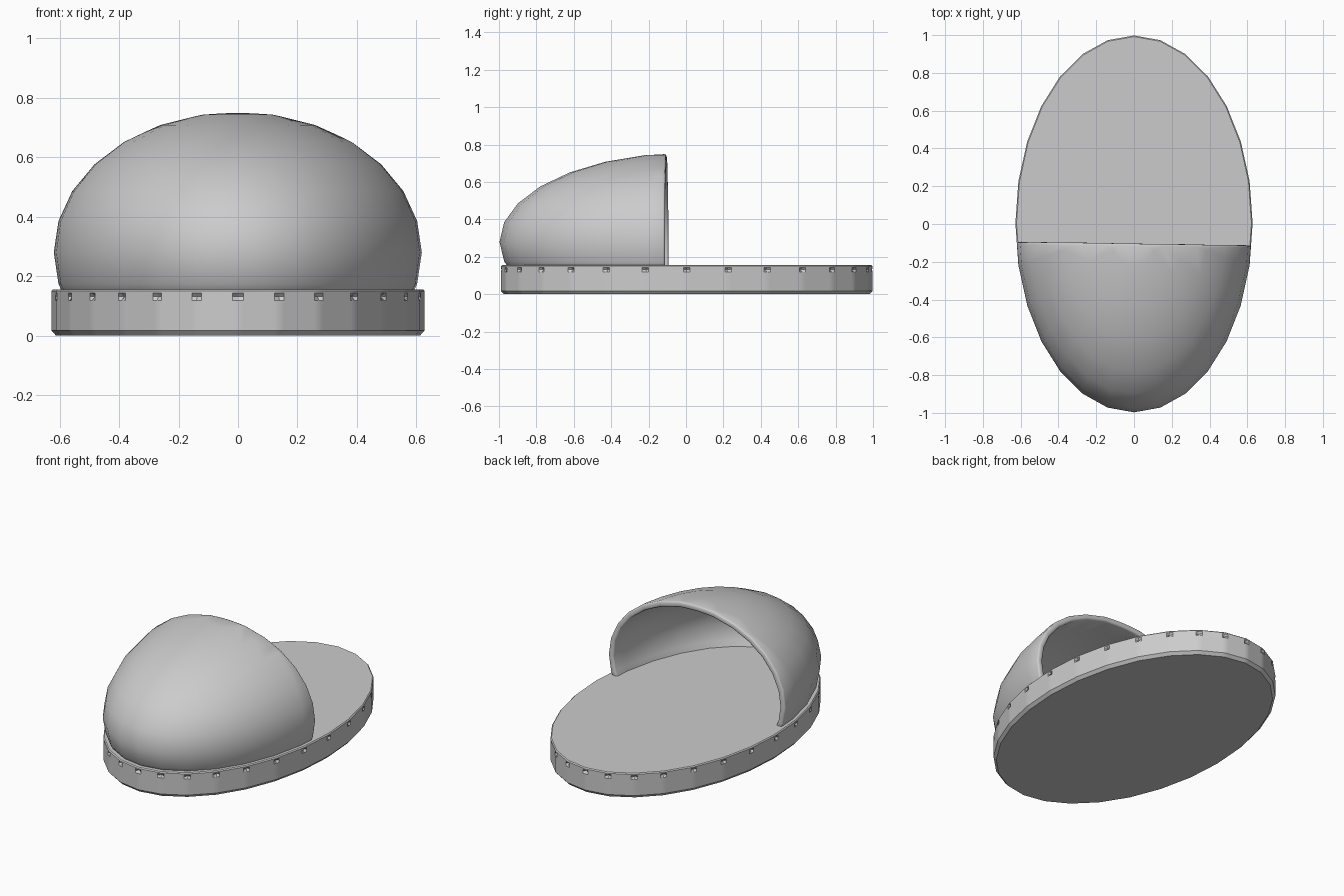
import bpy, bmesh
from math import sin, cos, pi
from mathutils import Vector

if "Cube" in bpy.data.objects:
    bpy.data.objects.remove(bpy.data.objects["Cube"], do_unlink=True)

SIDES = 28

grey = bpy.data.materials.new("plain grey")
grey.use_nodes = True
grey.diffuse_color = (0.6, 0.6, 0.6, 1)
grey.node_tree.nodes["Principled BSDF"].inputs["Base Color"].default_value = (0.6, 0.6, 0.6, 1)


def make_object(name, bm):
    bmesh.ops.recalc_face_normals(bm, faces=bm.faces)
    mesh = bpy.data.meshes.new(name)
    bm.to_mesh(mesh)
    bm.free()
    obj = bpy.data.objects.new(name, mesh)
    bpy.context.collection.objects.link(obj)
    mesh.materials.append(grey)
    return obj


def smooth(obj, angle):
    bpy.ops.object.select_all(action="DESELECT")
    obj.select_set(True)
    bpy.context.view_layer.objects.active = obj
    bpy.ops.object.shade_smooth_by_angle(angle=angle)


# Oval sole: stacked rings (inset, height), with small stitch dents near the top
rows = [(0.016, 0), (0, 0.018), (0, 0.118), (0, 0.132), (0, 0.143), (0, 0.15), (0.006, 0.156)]
DENT_ROW = 3


def corner(i, inset):
    a = 2 * pi * i / SIDES
    return Vector(((0.628 - inset) * cos(a), 0.004 + (0.994 - inset) * sin(a), 0))


bm = bmesh.new()
rings = []
for r, (inset, z) in enumerate(rows):
    ring = []
    for i in range(SIDES):
        a, b = corner(i, inset), corner(i + 1, inset)
        step = 0.018 / (b - a).length
        for t in (0, step, 1 - step):
            p = a.lerp(b, t)
            if t == 0 and r == DENT_ROW:
                p -= p.normalized() * 0.02
            ring.append(bm.verts.new((p.x, p.y, z)))
    rings.append(ring)
for low, high in zip(rings, rings[1:]):
    for i in range(len(low)):
        j = (i + 1) % len(low)
        bm.faces.new((low[i], low[j], high[j], high[i]))
bm.faces.new(rings[0])
bm.faces.new(rings[-1])
sole = make_object("sole", bm)
smooth(sole, 0.5)

# Toe hood: shell cut from an ellipsoid, open at the back
bm = bmesh.new()
bmesh.ops.create_uvsphere(bm, u_segments=SIDES, v_segments=14, radius=1)
for v in bm.verts:
    v.co = (v.co.x * 0.627, v.co.y * 0.997, 0.28 + v.co.z * 0.475)
for point, normal in (((0, -0.105, 0), (0.015, 1, 0)), ((0, 0, 0.13), (0, 0, -1))):
    bmesh.ops.bisect_plane(bm, geom=bm.verts[:] + bm.edges[:] + bm.faces[:],
                           plane_co=point, plane_no=normal, clear_outer=True)
hood = make_object("toe_hood", bm)
smooth(hood, 0.8)
shell = hood.modifiers.new("thickness", "SOLIDIFY")
shell.thickness = 0.035
shell.offset = -1
shell.use_even_offset = True
rim = hood.modifiers.new("soft_rim", "BEVEL")
rim.width = 0.01
rim.segments = 2
rim.limit_method = "ANGLE"
rim.angle_limit = 0.9
